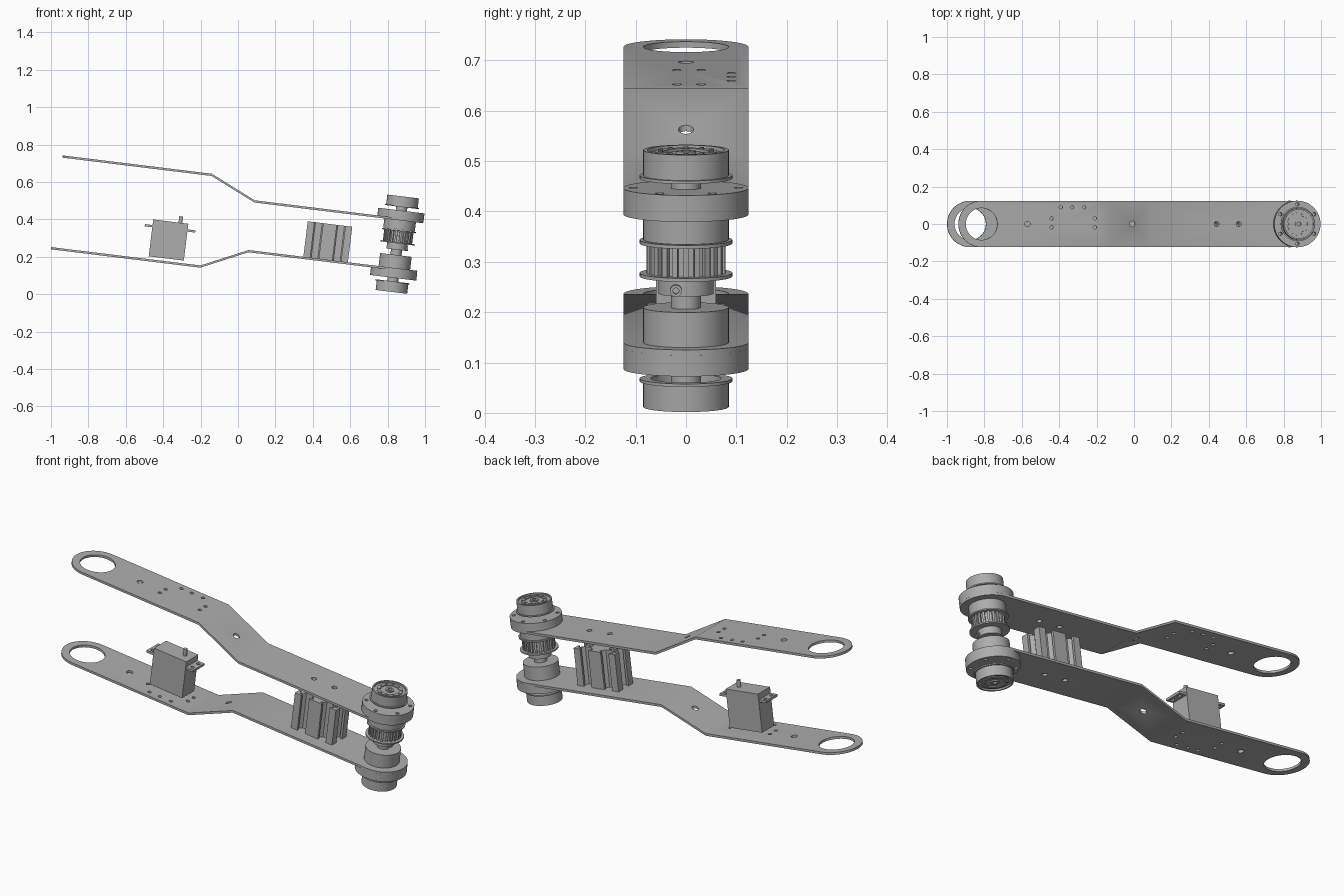
import bpy, bmesh
from math import sin, cos, pi, radians, sqrt
from mathutils import Matrix, Vector

cube = bpy.data.objects.get("Cube")
if cube:
    bpy.data.objects.remove(cube)

GREY = (0.42, 0.42, 0.42, 1)
metal = bpy.data.materials.new("grey_metal")
metal.use_nodes = True
metal.diffuse_color = GREY
metal.node_tree.nodes["Principled BSDF"].inputs["Base Color"].default_value = GREY

# The whole arm leans 7 degrees; local z runs along the joint axis
TILT = Matrix.Translation((0.82, 0, 0.011)) @ Matrix.Rotation(radians(7), 4, 'Y')
MID = 0.258
UPPER = TILT @ Matrix.Translation((0, 0, MID))
LOWER = UPPER @ Matrix.Rotation(pi, 4, 'X')


def finish(name, bm, matrix):
    bmesh.ops.remove_doubles(bm, verts=bm.verts, dist=1e-5)
    bmesh.ops.recalc_face_normals(bm, faces=bm.faces)
    mesh = bpy.data.meshes.new(name)
    bm.to_mesh(mesh)
    bm.free()
    mesh.materials.append(metal)
    ob = bpy.data.objects.new(name, mesh)
    bpy.context.collection.objects.link(ob)
    ob.matrix_world = matrix
    bpy.context.view_layer.update()
    return ob


def activate(ob):
    bpy.ops.object.select_all(action='DESELECT')
    ob.select_set(True)
    bpy.context.view_layer.objects.active = ob


def smooth(ob):
    activate(ob)
    bpy.ops.object.shade_smooth_by_angle(angle=radians(30))


def lathe(name, profile, matrix, steps=48):
    bm = bmesh.new()
    vs = [bm.verts.new((r, 0, z)) for r, z in profile]
    es = [bm.edges.new(p) for p in zip(vs, vs[1:])]
    bmesh.ops.spin(bm, geom=vs + es, axis=(0, 0, 1), cent=(0, 0, 0), angle=2 * pi, steps=steps)
    ob = finish(name, bm, matrix)
    smooth(ob)
    return ob


def drum(name, r, z0, z1, matrix, steps=48):
    return lathe(name, [(0, z0), (r, z0), (r, z1), (0, z1)], matrix, steps)


def prism(name, outline, z0, z1, matrix):
    bm = bmesh.new()
    face = bm.faces.new([bm.verts.new((x, y, z0)) for x, y in outline])
    new = bmesh.ops.extrude_face_region(bm, geom=[face])["geom"]
    bmesh.ops.translate(bm, vec=(0, 0, z1 - z0), verts=[g for g in new if isinstance(g, bmesh.types.BMVert)])
    return finish(name, bm, matrix)


def box(name, x0, x1, y0, y1, z0, z1, matrix):
    return prism(name, [(x0, y0), (x1, y0), (x1, y1), (x0, y1)], z0, z1, matrix)


def drill(ob, holes, z):
    """Cut round holes (x, y, radius) straight through along local z."""
    bm = bmesh.new()
    for x, y, r in holes:
        bmesh.ops.create_cone(bm, cap_ends=True, segments=48 if r > 0.05 else 16, radius1=r, radius2=r,
                              depth=0.3, matrix=Matrix.Translation((x, y, z)))
    cutter = finish("hole_cutter", bm, ob.matrix_world)
    cutter.hide_render = True
    mod = ob.modifiers.new("holes", 'BOOLEAN')
    mod.operation, mod.solver, mod.object = 'DIFFERENCE', 'EXACT', cutter
    activate(ob)
    bpy.ops.object.modifier_apply(modifier=mod.name)
    bpy.data.objects.remove(cutter)
    smooth(ob)


# Cranked arm plate with round ends
END, HALF, THICK = -1.71, 0.124, 0.012
BEND_OUT, BEND_IN = -1.03, -0.785
H_OUT, H_IN = 0.241, 0.128


def plate_height(u):
    t = min(1, max(0, (u - BEND_OUT) / (BEND_IN - BEND_OUT)))
    return H_OUT + t * (H_IN - H_OUT)


def arm_plate(name, matrix):
    arc = [i * pi / 32 for i in range(17)]
    stations = [(END - HALF * cos(a), HALF * sin(a)) for a in arc]
    stations += [(BEND_OUT, HALF), (BEND_IN, HALF)]
    stations += [(HALF * sin(a), HALF * cos(a)) for a in arc]
    bm = bmesh.new()
    rows = [[bm.verts.new((u, s * w, plate_height(u))) for s in (-1, 1)] for u, w in stations]
    for a, b in zip(rows, rows[1:]):
        bm.faces.new((a[0], b[0], b[1], a[1]))
    bmesh.ops.remove_doubles(bm, verts=bm.verts, dist=1e-5)
    bmesh.ops.dissolve_limit(bm, angle_limit=0.01, verts=bm.verts, edges=bm.edges)
    new = bmesh.ops.extrude_face_region(bm, geom=bm.faces[:])["geom"]
    bmesh.ops.translate(bm, vec=(0, 0, THICK), verts=[g for g in new if isinstance(g, bmesh.types.BMVert)])
    ob = finish(name, bm, matrix)
    holes = [(END, 0, 0.085), (-1.462, 0, 0.015), (-0.89, 0, 0.015), (-0.43, 0, 0.013), (-0.31, 0, 0.013)]
    holes += [(u, y, 0.009) for u in (-1.333, -1.1) for y in (-0.018, 0.03)]
    holes += [(u, 0.09, 0.009) for u in (-1.283, -1.222, -1.157)]
    drill(ob, holes, 0.2)


# Parts that repeat on both arms
for side, matrix in (("upper", UPPER), ("lower", LOWER)):
    arm_plate(side + "_arm_plate", matrix)
    flange = drum(side + "_joint_flange", 0.1245, 0.139, 0.181, matrix)
    drill(flange, [(0.105 * cos(a), 0.105 * sin(a), 0.009) for a in (pi / 6 + k * pi / 3 for k in range(6))], 0.16)
    drum(side + "_outer_shaft", 0.03, 0.17, 0.22, matrix, 32)
    lathe(side + "_outer_drum", [
        (0, 0.215), (0.07, 0.215), (0.07, 0.2), (0.092, 0.2), (0.092, 0.206), (0.085, 0.206),
        (0.085, 0.257), (0.077, 0.257), (0.077, 0.249), (0.062, 0.249), (0.062, 0.254), (0.045, 0.254),
        (0.045, 0.249), (0.02, 0.249), (0.02, 0.255), (0.01, 0.255), (0.01, 0.24), (0, 0.24)], matrix)
    for k in range(10):
        spot = Matrix.Rotation(k * pi / 5, 4, 'Z') @ Matrix.Translation((0.053, 0, 0))
        drum(side + "_drum_stud", 0.005, 0.25, 0.257, matrix @ spot, 10)

# Inner joint: bearing housings, hub and toothed pulley
drum("lower_bearing_housing", 0.085, 0.12, 0.2, TILT)
drum("upper_bearing_housing", 0.085, 0.336, 0.39, TILT)
drum("centre_shaft", 0.03, 0.19, 0.24, TILT, 32)
drum("pulley_hub", 0.055, 0.228, 0.264, TILT)
lathe("hub_screw", [(0, 0.05), (0.012, 0.05), (0.012, 0.06), (0.006, 0.06), (0.006, 0.054), (0, 0.054)],
      TILT @ Matrix.Translation((0, -0.02, 0.24)) @ Matrix.Rotation(pi / 2, 4, 'Y'), 20)
for z in (0.262, 0.328):
    drum("pulley_rim", 0.092, z, z + 0.007, TILT)
TEETH = 22
teeth = []
for k in range(TEETH):
    for r, f in ((0.068, -0.22), (0.079, -0.3 + 0.06), (0.079, 0.24), (0.068, 0.22)):
        a = 2 * pi * (k + f) / TEETH
        teeth.append((r * cos(a), r * sin(a)))
prism("pulley_teeth", teeth, 0.266, 0.33, TILT)

# Slotted spacer block standing on the lower arm
SLOT = [(-0.023, 0), (-0.023, 0.012), (-0.038, 0.012), (-0.038, 0.018), (-0.018, 0.037)]
SLOT += [(-x, d) for x, d in reversed(SLOT)]
outline = []
corners = [Vector(c) for c in ((-0.12, -0.06), (0.12, -0.06), (0.12, 0.06), (-0.12, 0.06))]
for i, start in enumerate(corners):
    run = corners[(i + 1) % 4] - start
    along = run.normalized()
    inward = Vector((-along.y, along.x))
    outline.append(start)
    for n in range(round(run.length / 0.12)):
        outline += [start + along * (0.06 + 0.12 * n + x) + inward * d for x, d in SLOT]
block = prism("spacer_block", outline, 0.128, 0.321, TILT @ Matrix.Translation((-0.37, 0, 0)))
drill(block, [(-0.06, 0, 0.012), (0.06, 0, 0.012)], 0.22)

# Servo motor on the lower arm
box("servo_body", -1.311, -1.122, -0.05, 0.05, 0.032, 0.23, TILT)
for name, a, b, hole in (("servo_outer_ear", -1.352, -1.31, -1.333), ("servo_inner_ear", -1.123, -1.08, -1.1)):
    ear = box(name, a, b, -0.047, 0.047, 0.188, 0.2, TILT)
    drill(ear, [(hole, -0.024, 0.009), (hole, 0.024, 0.009)], 0.19)
drum("servo_shaft", 0.01, 0.225, 0.265, TILT @ Matrix.Translation((-1.165, 0, 0)), 20)
